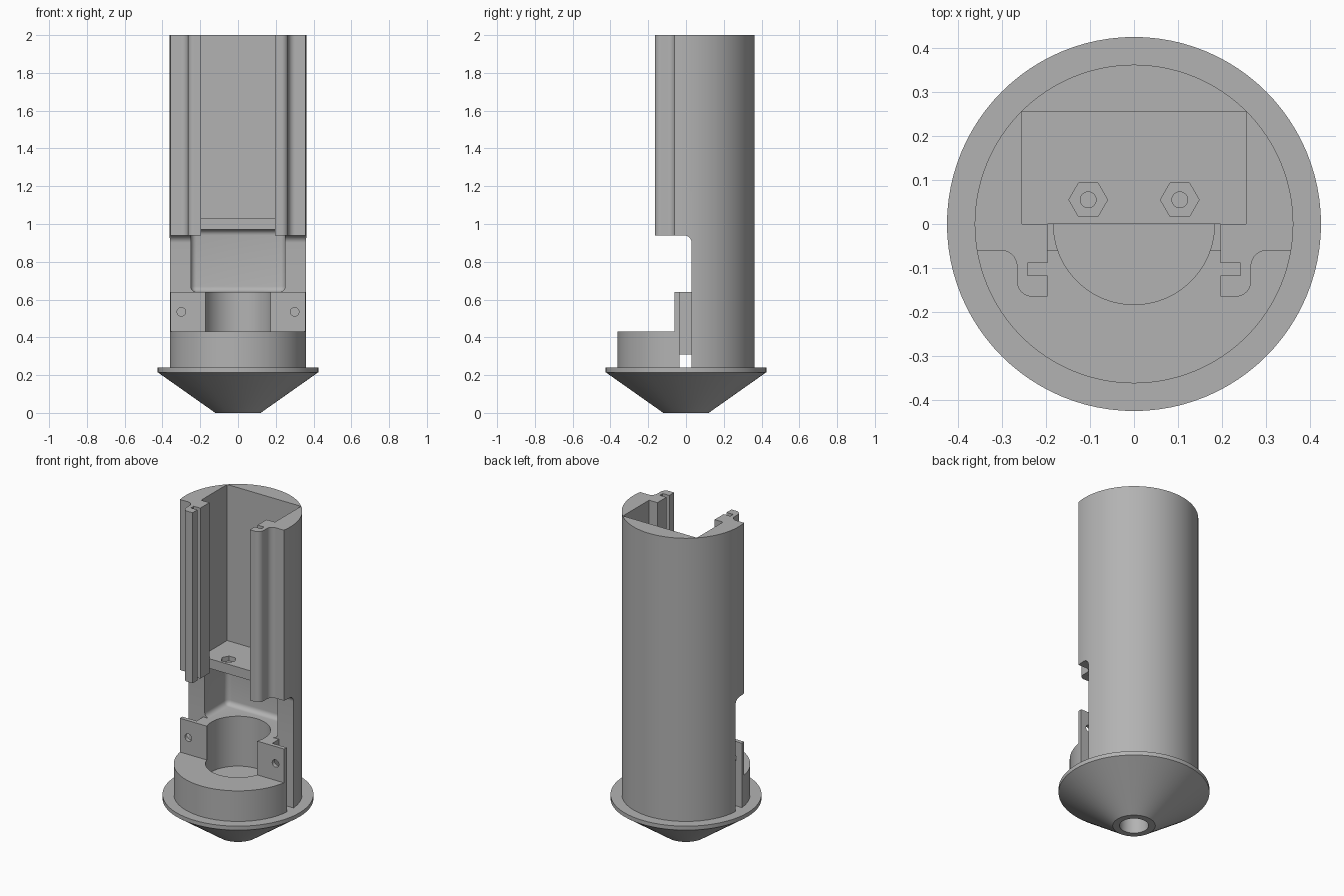
import bpy, bmesh, math
from mathutils import Matrix, Vector

if "Cube" in bpy.data.objects:
    bpy.data.objects.remove(bpy.data.objects["Cube"], do_unlink=True)

grey = bpy.data.materials.new("plain_grey")
grey.use_nodes = True
colour = (0.45, 0.45, 0.45, 1)
grey.diffuse_color = colour
grey.node_tree.nodes["Principled BSDF"].inputs["Base Color"].default_value = colour

R = 0.362        # tube radius
FLOOR = 0.64     # cavity floor height


def make(name, bm):
    bmesh.ops.recalc_face_normals(bm, faces=bm.faces)
    mesh = bpy.data.meshes.new(name)
    bm.to_mesh(mesh)
    bm.free()
    obj = bpy.data.objects.new(name, mesh)
    bpy.context.collection.objects.link(obj)
    mesh.materials.append(grey)
    return obj


def prism(name, points, direction):
    """Extrude a closed 3D outline along a direction."""
    bm = bmesh.new()
    face = bm.faces.new([bm.verts.new(p) for p in points])
    grown = bmesh.ops.extrude_face_region(bm, geom=[face])
    verts = [v for v in grown["geom"] if isinstance(v, bmesh.types.BMVert)]
    bmesh.ops.translate(bm, verts=verts, vec=direction)
    return make(name, bm)


def box(name, x0, x1, y0, y1, z0, z1):
    return prism(name, [(x0, y0, z0), (x1, y0, z0), (x1, y1, z0), (x0, y1, z0)],
                 (0, 0, z1 - z0))


def cylinder(name, radius, x, y, z0, z1, sides=64):
    pts = [(x + radius * math.cos(math.tau * i / sides),
            y + radius * math.sin(math.tau * i / sides), z0) for i in range(sides)]
    return prism(name, pts, (0, 0, z1 - z0))


def arc(cx, cy, r, a0, a1, n=10):
    return [(cx + r * math.cos(math.radians(a0 + (a1 - a0) * i / n)),
             cy + r * math.sin(math.radians(a0 + (a1 - a0) * i / n)))
            for i in range(n + 1)]


def smooth(obj):
    bpy.ops.object.select_all(action="DESELECT")
    obj.select_set(True)
    bpy.context.view_layer.objects.active = obj
    bpy.ops.object.shade_smooth_by_angle(angle=math.radians(30))


def cut(target, cutter):
    cutter.hide_render = True
    mod = target.modifiers.new("cut", "BOOLEAN")
    mod.operation = "DIFFERENCE"
    mod.solver = "EXACT"
    mod.object = cutter
    bpy.context.view_layer.objects.active = target
    bpy.ops.object.modifier_apply(modifier=mod.name)
    bpy.data.objects.remove(cutter, do_unlink=True)


# Nose cone with rim and blind hole, turned about z
bm = bmesh.new()
profile = [(0, 0.2), (0.082, 0.2), (0.082, 0), (0.12, 0), (0.425, 0.215),
           (0.425, 0.24), (0, 0.24)]
ring = [bm.verts.new((r, 0, z)) for r, z in profile]
edges = [bm.edges.new(pair) for pair in zip(ring, ring[1:])]
bmesh.ops.spin(bm, geom=ring + edges, cent=(0, 0, 0), axis=(0, 0, 1),
               angle=math.tau, steps=96, use_duplicate=False)
bmesh.ops.remove_doubles(bm, verts=bm.verts, dist=1e-5)
nose = make("nose_cone", bm)

# Tube
body = cylinder("tube_body", R, 0, 0, 0.24, 2, 128)

# Side outline: low front disc, bracket step and hand opening
side = [(-0.5, 0.43), (-0.06, 0.43), (-0.06, FLOOR), (0.03, FLOOR)]
side += arc(-0.01, 0.90, 0.04, 0, 90) + [(-0.5, 0.94)]
cut(body, prism("opening_cutter", [(-0.5, y, z) for y, z in side], (1, 0, 0)))

# Front channel between the two grooved rails
half = [(0.5, -0.5), (0.5, -0.06)]
half += arc(0.302, -0.096, 0.036, 90, 180)
half += arc(0.231, -0.13, 0.035, 0, -90)
half += [(0.197, -0.165), (0.197, -0.117), (0.242, -0.117), (0.242, -0.089),
         (0.197, -0.089), (0.197, 0)]
outline = half + [(-x, y) for x, y in reversed(half)]
cut(body, prism("channel_cutter", [(x, y, 0.8) for x, y in outline], (0, 0, 1.3)))

# Rectangular upper pocket
cut(body, box("pocket_cutter", -0.254, 0.254, 0, 0.256, 1.03, 2.1))

# Rounded lower cavity
bm = bmesh.new()
bmesh.ops.create_cube(bm, size=1, matrix=Matrix.Translation((0, 0.125, 0.805))
                      @ Matrix.Diagonal((0.5, 0.25, 0.33, 1)))
rounded = [e for e in bm.edges if max(v.co.y for v in e.verts) > 0.1]
bmesh.ops.bevel(bm, geom=rounded, offset=0.03, segments=6, profile=0.5,
                affect="EDGES")
cut(body, make("cavity_cutter", bm))

# Round bore in the base
cut(body, cylinder("bore_cutter", 0.183, 0, 0, 0.33, 0.7, 96))

# Cross slot under the bore
cut(body, box("slot_cutter", -0.5, 0.5, -0.035, 0.03, 0.2, 0.31))

for s in (-1, 1):
    # Side notch behind each bracket
    x0, x1 = sorted((s * 0.26, s * 0.5))
    cut(body, box("notch_cutter", x0, x1, -0.035, 0.03, 0.2, 0.7))
    # Screw hole through each bracket
    hole = [(s * 0.3 + x, -0.1, 0.535 + z) for x, z in arc(0, 0, 0.023, 0, 345, 23)]
    cut(body, prism("screw_cutter", hole, (0, 0.09, 0)))
    # Hexagonal nut recess and bolt hole in the shelf
    cut(body, cylinder("nut_cutter", 0.044, s * 0.104, 0.055, 1.0, 1.1, 6))
    cut(body, cylinder("bolt_cutter", 0.018, s * 0.104, 0.055, 0.9, 1.1, 24))

for obj in (nose, body):
    smooth(obj)
